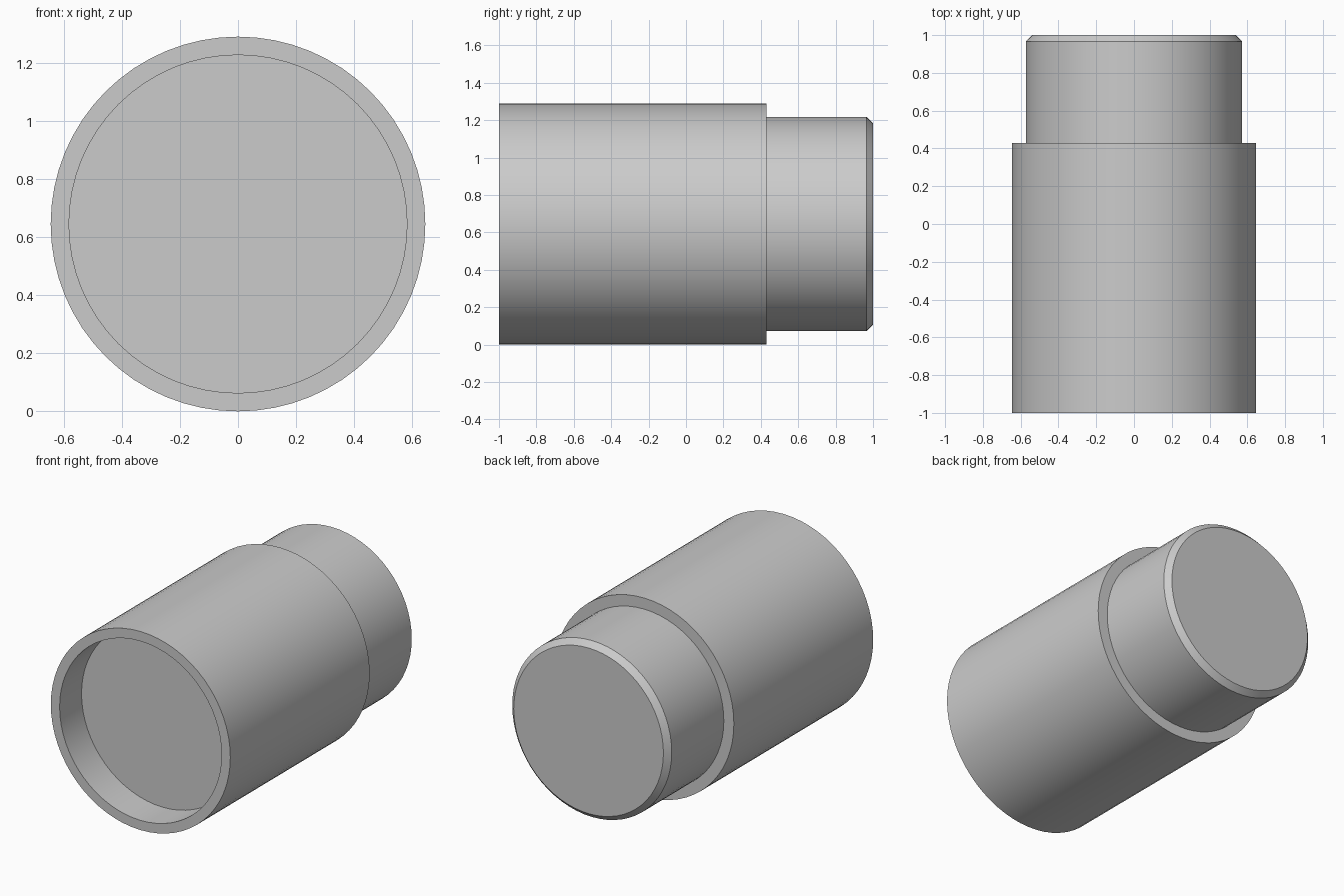
import bpy
import bmesh
from math import radians
from mathutils import Matrix, Vector

cube = bpy.data.objects.get("Cube")
if cube:
    bpy.data.objects.remove(cube, do_unlink=True)

# Material
grey = bpy.data.materials.new("light grey")
grey.use_nodes = True
colour = (0.6, 0.6, 0.6, 1)
grey.diffuse_color = colour
grey.node_tree.nodes["Principled BSDF"].inputs["Base Color"].default_value = colour

RADIUS = 0.645
SOCKET = 0.582
NECK = 0.573
CHAMFER = 0.035

# Half section as (radius, y): socket floor, sleeve, shoulder, chamfered plug
section = [(0, -0.775), (SOCKET, -0.775), (SOCKET, -1), (RADIUS, -1),
           (RADIUS, 0.43), (NECK, 0.43), (NECK, 1 - CHAMFER),
           (NECK - CHAMFER, 1), (0, 1)]

# Turn the section round the y axis
bm = bmesh.new()
verts = [bm.verts.new((0, y, r)) for r, y in section]
edges = [bm.edges.new(pair) for pair in zip(verts, verts[1:])]
bmesh.ops.spin(bm, geom=verts + edges, cent=(0, 0, 0), axis=(0, 1, 0),
               angle=radians(360), steps=64)
bmesh.ops.remove_doubles(bm, verts=bm.verts, dist=0.0001)
bmesh.ops.recalc_face_normals(bm, faces=bm.faces)
bmesh.ops.transform(bm, matrix=Matrix.Translation(Vector((0, 0, RADIUS))), verts=bm.verts)

mesh = bpy.data.meshes.new("stepped_sleeve")
bm.to_mesh(mesh)
bm.free()
mesh.materials.append(grey)
sleeve = bpy.data.objects.new("stepped_sleeve", mesh)
bpy.context.collection.objects.link(sleeve)

# Smooth round walls, sharp rims
bpy.ops.object.select_all(action="DESELECT")
sleeve.select_set(True)
bpy.context.view_layer.objects.active = sleeve
bpy.ops.object.shade_smooth_by_angle(angle=radians(30))
